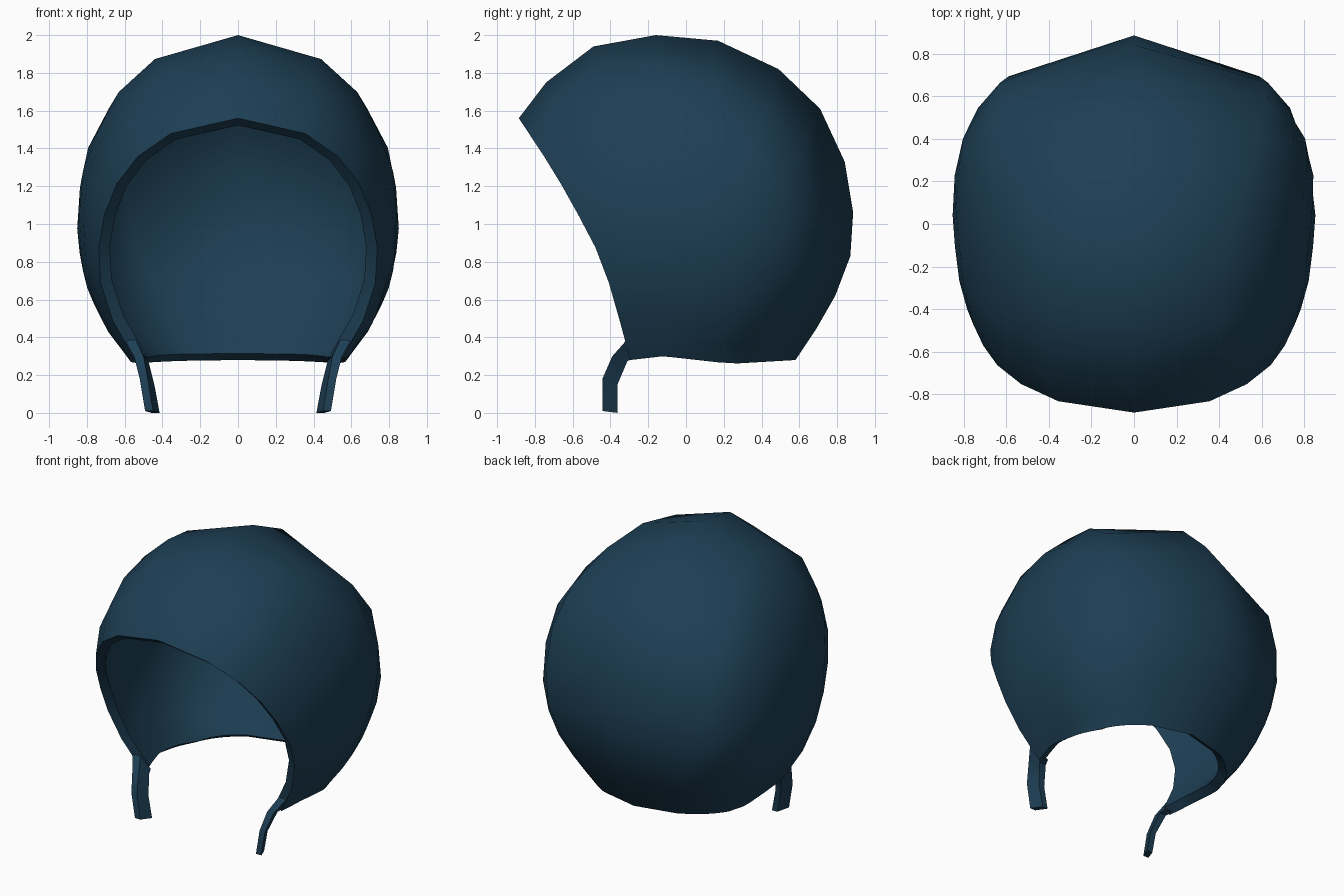
import bpy, bmesh

if "Cube" in bpy.data.objects:
    bpy.data.objects.remove(bpy.data.objects["Cube"])

blue = bpy.data.materials.new("dark_blue")
blue.diffuse_color = (0.0125, 0.050, 0.090, 1)
blue.use_nodes = True
blue.node_tree.nodes["Principled BSDF"].inputs["Base Color"].default_value = blue.diffuse_color


def interp(table, v):
    """Piecewise-linear lookup in an ascending (key, value) table."""
    if v <= table[0][0]:
        return table[0][1]
    for (a, p), (b, q) in zip(table, table[1:]):
        if v <= b:
            return p + (q - p) * (v - a) / (b - a)
    return table[-1][1]


# Midline outline (y, z), from brow over the crown to the nape
MID = [(-.885, 1.56), (-.74, 1.75), (-.49, 1.94), (-.16, 2.0), (.17, 1.97), (.49, 1.82),
       (.71, 1.61), (.84, 1.33), (.885, 1.06), (.87, .83), (.79, .62), (.69, .445), (.58, .28)]
# Horizontal sections by height: half width, back, front, widest point
WIDTH = [(.25, .56), (.28, .575), (.44, .695), (.63, .79), (.80, .835), (.98, .852), (1.26, .832),
         (1.39, .80), (1.57, .71), (1.70, .635), (1.88, .435), (1.97, .18), (2.0, 0)]
BACK = [(z, y) for y, z in reversed(MID[3:])]
FRONT = [(.26, -.80), (.44, -.78), (.8, -.84), (1.1, -.92), (1.28, -.92)] + [(z, y) for y, z in MID[:4]]
CENTRE = [(.28, .1), (1.5, .1), (1.9, -.06), (2.0, -.16)]
# Squareness of the back of each section
BACK_POWER = [(.28, 1.9), (.9, 2.25)]
# Face opening and bottom edge seen from the side
RIM = [(.28, -.295), (.38, -.32), (.8, -.44), (1.03, -.56), (1.28, -.70), (1.56, -.885)]
BOTTOM_Y = [(0, -.295), (.917, .17), (1, .27)]
BOTTOM_Z = [(-.295, .28), (-.12, .30), (.24, .26), (.58, .28)]
# Spacing of points along each arch, from the opening to the nape
SPACING = [(0, 1.33), (.25, 1.25), (.42, .95), (.6, .71), (1, .71)]


def half_width(y, z):
    c = interp(CENTRE, z)
    p = interp(BACK_POWER, z) if y > c else 2.5
    semi = abs((interp(BACK, z) if y > c else interp(FRONT, z)) - c)
    r = min(1, abs(y - c) / max(semi, 1e-4))
    return interp(WIDTH, z) * (1 - r ** p) ** (1 / p)


def finish(ob, angle):
    ob.data.materials.append(blue)
    bpy.ops.object.select_all(action='DESELECT')
    ob.select_set(True)
    bpy.context.view_layer.objects.active = ob
    for m in list(ob.modifiers):
        bpy.ops.object.modifier_apply(modifier=m.name)
    bpy.ops.object.shade_smooth_by_angle(angle=angle)


def add(name, bm):
    me = bpy.data.meshes.new(name)
    bm.to_mesh(me)
    bm.free()
    ob = bpy.data.objects.new(name, me)
    bpy.context.collection.objects.link(ob)
    return ob


# Hood shell: arches fanned from the face opening to the nape
N = 8
bm = bmesh.new()
rows = []
last = len(MID) - 1
for i, (my, mz) in enumerate(MID):
    s = i / last
    by = interp(BOTTOM_Y, s)
    bz = interp(BOTTOM_Z, by)
    half = []
    for j in range(N + 1):
        t = (j / N) ** interp(SPACING, s)
        y, z = my + (by - my) * t, mz + (bz - mz) * t
        # bow the arches near the opening to follow its curved side line
        zr = 1.56 + (.28 - 1.56) * t
        yr = -.885 + (-.295 + .885) * t
        y += (interp(RIM, zr) - yr) * max(0, 1 - 1.5 * s)
        half.append((0 if j == 0 else half_width(y, z), y, z))
    row = [bm.verts.new((-x, y, z)) for x, y, z in reversed(half[1:])]
    row += [bm.verts.new(p) for p in half]
    rows.append(row)
for a, b in zip(rows, rows[1:]):
    for k in range(2 * N):
        bm.faces.new((a[k], a[k + 1], b[k + 1], b[k]))
bm.normal_update()
if sum(f.normal.dot(f.calc_center_median() - rows[0][0].co.lerp(rows[-1][N].co, .5)) for f in bm.faces) < 0:
    bmesh.ops.reverse_faces(bm, faces=bm.faces[:])
hood = add("hood_shell", bm)
mod = hood.modifiers.new("thickness", 'SOLIDIFY')
mod.thickness = .064
mod.offset = -1
finish(hood, 0.7)

# Chin straps: thin bent bars; each ring is front (x, y, z), back (x, y, z), thickness
RINGS = [((.60, -.315, .385), (.55, -.27, .29), .06),
         ((.55, -.39, .30), (.525, -.31, .275), .05),
         ((.52, -.443, .18), (.485, -.363, .15), .042),
         ((.492, -.443, .01), (.457, -.363, 0), .042)]
for side, name in ((1, "right_strap"), (-1, "left_strap")):
    bm = bmesh.new()
    loops = []
    for f, b, th in RINGS:
        pts = [f, b, (b[0] - th, b[1], b[2]), (f[0] - th, f[1], f[2])]
        loops.append([bm.verts.new((side * x, y, z)) for x, y, z in pts])
    for a, b in zip(loops, loops[1:]):
        for k in range(4):
            bm.faces.new((a[k], a[(k + 1) % 4], b[(k + 1) % 4], b[k]))
    bm.faces.new(loops[0])
    bm.faces.new(loops[-1])
    bmesh.ops.recalc_face_normals(bm, faces=bm.faces[:])
    finish(add(name, bm), 0.7)
